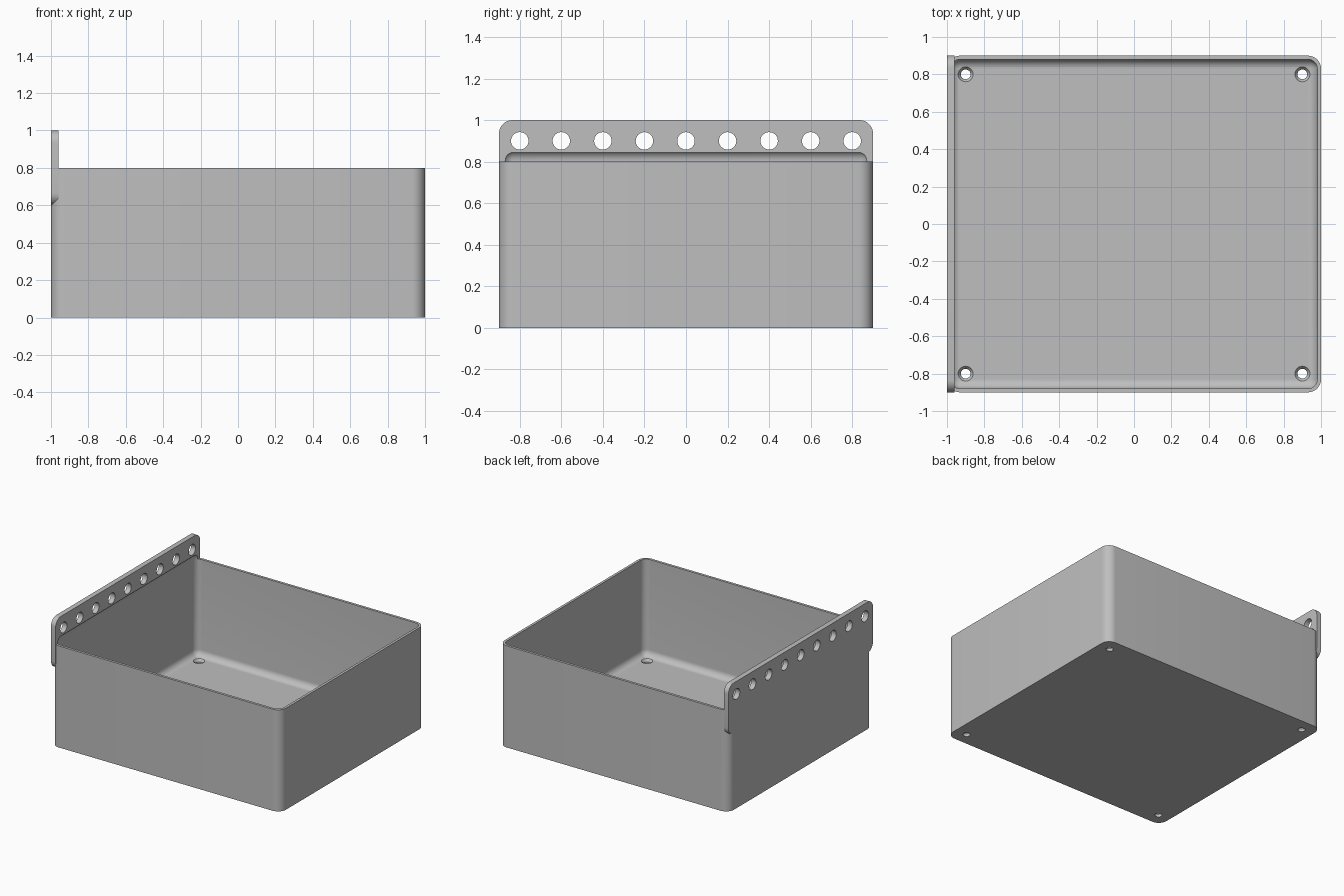
import bpy
import bmesh
import math
from mathutils import Matrix, Vector

old = bpy.data.objects.get("Cube")
if old:
    bpy.data.objects.remove(old, do_unlink=True)

grey = bpy.data.materials.new("plain grey")
grey.use_nodes = True
colour = (0.52, 0.52, 0.52, 1)
grey.diffuse_color = colour
grey.node_tree.nodes["Principled BSDF"].inputs["Base Color"].default_value = colour


def finish(bm, name):
    bmesh.ops.recalc_face_normals(bm, faces=bm.faces)
    mesh = bpy.data.meshes.new(name)
    bm.to_mesh(mesh)
    bm.free()
    mesh.materials.append(grey)
    obj = bpy.data.objects.new(name, mesh)
    bpy.context.collection.objects.link(obj)
    return obj


def rounded_box(name, low, high, radius, axes):
    """Box whose edges running along the given axes are rounded."""
    low, high = Vector(low), Vector(high)
    bm = bmesh.new()
    bmesh.ops.create_cube(bm, size=1)
    bmesh.ops.scale(bm, vec=high - low, verts=bm.verts)
    bmesh.ops.translate(bm, vec=(low + high) / 2, verts=bm.verts)
    edges = [e for e in bm.edges
             if any(abs((e.verts[0].co - e.verts[1].co)[a]) > 1e-4 for a in axes)]
    bmesh.ops.bevel(bm, geom=edges, offset=radius, segments=8,
                    profile=0.5, affect='EDGES')
    return finish(bm, name)


def add_cone(bm, centre, r_low, r_high, depth, turn=Matrix()):
    bmesh.ops.create_cone(bm, cap_ends=True, segments=32, radius1=r_low,
                          radius2=r_high, depth=depth,
                          matrix=Matrix.Translation(centre) @ turn)


def combine(target, other, operation):
    mod = target.modifiers.new(operation.lower(), 'BOOLEAN')
    mod.operation = operation
    mod.solver = 'EXACT'
    mod.object = other
    bpy.context.view_layer.objects.active = target
    bpy.ops.object.modifier_apply(modifier=mod.name)
    bpy.data.objects.remove(other, do_unlink=True)


# Solid body and the hanging plate along its side
tray = rounded_box("storage_tray", (-1, -0.9, 0), (1, 0.9, 0.8), 0.07, [2])
plate = rounded_box("hanging_plate", (-1, -0.9, 0.6), (-0.96, 0.9, 1), 0.065, [0])
combine(tray, plate, 'UNION')

# Cavity, rounded all over, which also undercuts the plate
cavity = rounded_box("cavity", (-0.98, -0.88, 0.04), (0.98, 0.88, 0.855), 0.05, [0, 1, 2])
combine(tray, cavity, 'DIFFERENCE')

# Row of holes through the plate
bm = bmesh.new()
for i in range(9):
    add_cone(bm, (-0.98, -0.8 + 0.2 * i, 0.9), 0.042, 0.042, 0.2,
             Matrix.Rotation(math.pi / 2, 4, 'Y'))
combine(tray, finish(bm, "plate_holes"), 'DIFFERENCE')

# Countersunk screw holes in the floor: straight shafts, then cones
shafts, sinks = bmesh.new(), bmesh.new()
for x in (-0.9, 0.9):
    for y in (-0.8, 0.8):
        add_cone(shafts, (x, y, 0), 0.026, 0.026, 0.2)
        add_cone(sinks, (x, y, 0.031), 0.024, 0.042, 0.024)
combine(tray, finish(shafts, "screw_shafts"), 'DIFFERENCE')
combine(tray, finish(sinks, "screw_sinks"), 'DIFFERENCE')

# Smooth rounded parts, crisp edges
bpy.ops.object.select_all(action='DESELECT')
tray.select_set(True)
bpy.context.view_layer.objects.active = tray
bpy.ops.object.shade_smooth_by_angle(angle=math.radians(30))
